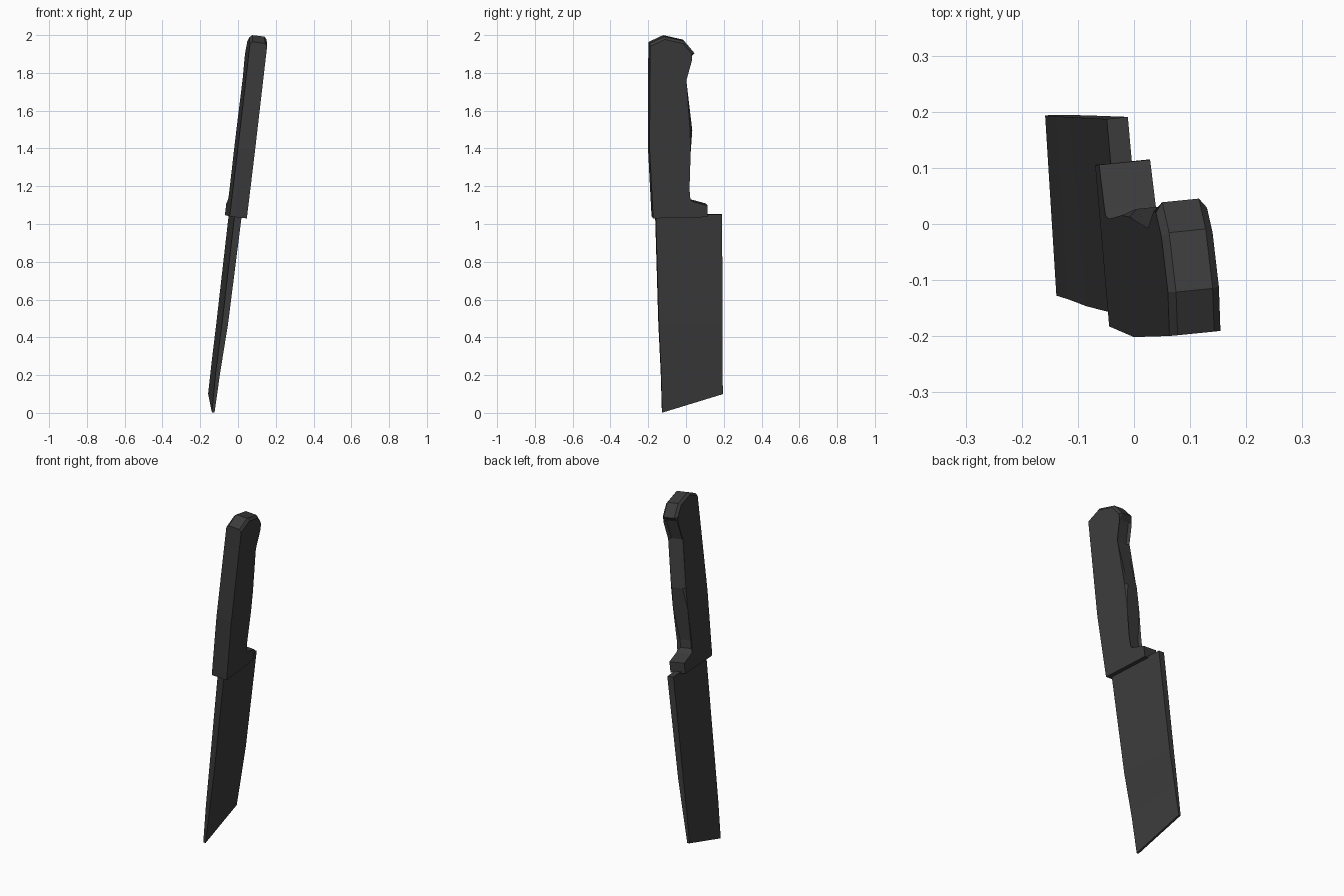
import bpy, bmesh
from mathutils import Vector

if "Cube" in bpy.data.objects:
    bpy.data.objects.remove(bpy.data.objects["Cube"])

YAW = -0.09                              # x drift per unit of y
SIDE = Vector((1, 0.1, -0.12)).normalized()   # thickness direction of the leaning knife
LEAN = [(-0.1, -0.152), (0.0, -0.143), (0.1, -0.134), (0.28, -0.109),
        (0.47, -0.082), (1.05, -0.013), (2.1, 0.109)]   # (z, centre x)

mat = bpy.data.materials.new("dark_grey")
mat.diffuse_color = (0.045, 0.045, 0.045, 1)
mat.use_nodes = True
mat.node_tree.nodes["Principled BSDF"].inputs["Base Color"].default_value = mat.diffuse_color


def centre_x(z):
    for (z0, x0), (z1, x1) in zip(LEAN, LEAN[1:]):
        if z <= z1:
            return x0 + (x1 - x0) * (z - z0) / (z1 - z0)
    return LEAN[-1][1]


def place(y, z, t):
    """Point of the side profile pushed t along the thickness direction."""
    return Vector((centre_x(z) + YAW * y, y, z)) + SIDE * t


def finish(bm, name):
    bmesh.ops.recalc_face_normals(bm, faces=bm.faces[:])
    me = bpy.data.meshes.new(name)
    bm.to_mesh(me)
    bm.free()
    me.materials.append(mat)
    ob = bpy.data.objects.new(name, me)
    bpy.context.collection.objects.link(ob)
    return ob


# Handle: side profile given thickness, with crown and finger grip bevelled
profile = [(-0.178, 1.035), (-0.197, 1.4), (-0.195, 1.96), (-0.118, 1.996),
           (-0.012, 1.972), (0.042, 1.908), (0.016, 1.88), (-0.016, 1.765),
           (0.030, 1.5), (0.020, 1.38), (0.001, 1.19), (0.005, 1.145),
           (0.03, 1.125), (0.11, 1.103), (0.11, 1.042)]
BEVELLED = range(2, 11)                  # profile segments with softened rims
bm = bmesh.new()
left = [bm.verts.new(place(y, z, -0.046)) for y, z in profile]
right = [bm.verts.new(place(y, z, 0.046)) for y, z in profile]
n = len(profile)
bm.faces.new(left)
bm.faces.new(right[::-1])
for i in range(n):
    j = (i + 1) % n
    bm.faces.new((left[i], left[j], right[j], right[i]))
rims = [bm.edges.get((s[i], s[i + 1])) for s in (left, right) for i in BEVELLED]
bmesh.ops.bevel(bm, geom=rims, offset=0.013, segments=1, affect='EDGES')
finish(bm, "handle")

# Blade: rows of (front y, front z, back y, back z, thickness), thinner at the tip
rows = [(-0.127, 0.002, 0.194, 0.1, 0.014),
        (-0.133, 0.22, 0.193, 0.28, 0.024),
        (-0.145, 0.47, 0.192, 0.47, 0.032),
        (-0.162, 1.052, 0.189, 1.052, 0.038)]
bm = bmesh.new()
rings = []
for fy, fz, by, bz, t in rows:
    rings.append([bm.verts.new(place(*p)) for p in
                  ((fy, fz, -t / 2), (fy, fz, t / 2), (by, bz, t / 2), (by, bz, -t / 2))])
for a, b in zip(rings, rings[1:]):
    for i in range(4):
        j = (i + 1) % 4
        bm.faces.new((a[i], a[j], b[j], b[i]))
bm.faces.new(rings[0])
bm.faces.new(rings[-1])
finish(bm, "blade")
